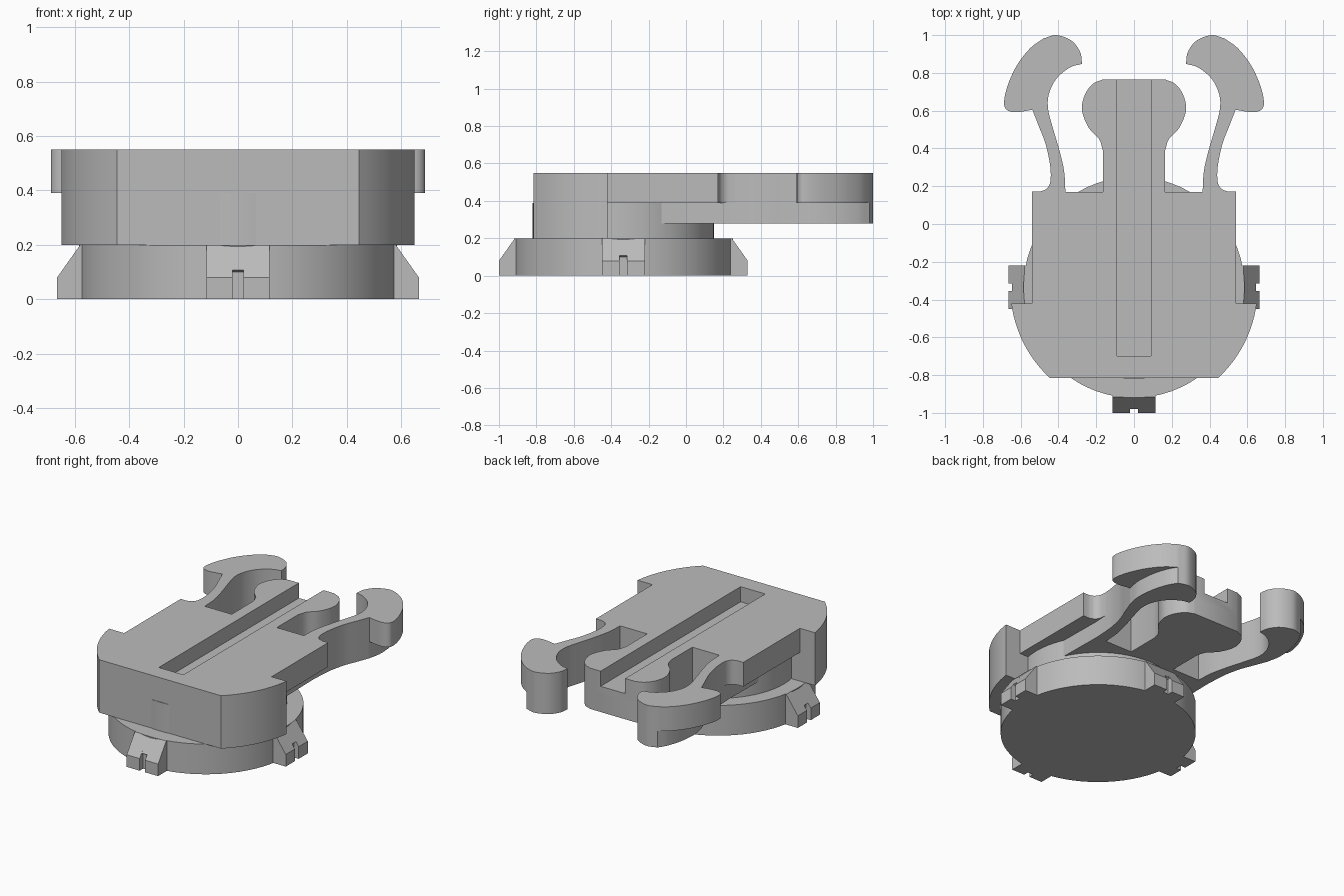
import bpy, bmesh, math
from mathutils import Vector, Matrix

cube = bpy.data.objects.get("Cube")
if cube:
    bpy.data.objects.remove(cube, do_unlink=True)

grey = bpy.data.materials.new("plain_grey")
grey.use_nodes = True
colour = (0.5, 0.5, 0.5, 1)
grey.diffuse_color = colour
grey.node_tree.nodes["Principled BSDF"].inputs["Base Color"].default_value = colour

CY = -0.335                      # centre of the round base
LOW, MID, TOP = 0.28, 0.39, 0.55  # levels of the clip body
BASE = 0.2


def smooth(points, steps=6):
    """Catmull-Rom curve through the points."""
    p = [Vector(q) for q in points]
    p = [2 * p[0] - p[1]] + p + [2 * p[-1] - p[-2]]
    out = []
    for a, b, c, d in zip(p, p[1:], p[2:], p[3:]):
        for i in range(steps):
            t = i / steps
            out.append(tuple(0.5 * (2 * b + (c - a) * t + (2 * a - 5 * b + 4 * c - d) * t * t
                                    + (3 * b - a - 3 * c + d) * t ** 3)))
    return out + [tuple(points[-1])]


def arc(r, start, end, n):
    return [(r * math.cos(start + (end - start) * i / n),
             CY + r * math.sin(start + (end - start) * i / n)) for i in range(n + 1)]


def mirrored(half):
    return half + [(-x, y) for x, y in reversed(half)]


def flip(points):
    return [(-x, y) for x, y in reversed(points)]


def prism(name, outline, z0, z1, matrix=None):
    """Extrude a flat outline from z0 to z1."""
    bm = bmesh.new()
    face = bm.faces.new([bm.verts.new((x, y, z0)) for x, y in outline])
    ext = bmesh.ops.extrude_face_region(bm, geom=[face])
    verts = [g for g in ext["geom"] if isinstance(g, bmesh.types.BMVert)]
    bmesh.ops.translate(bm, vec=(0, 0, z1 - z0), verts=verts)
    if matrix:
        bm.transform(matrix)
    bmesh.ops.recalc_face_normals(bm, faces=bm.faces)
    mesh = bpy.data.meshes.new(name)
    bm.to_mesh(mesh)
    bm.free()
    mesh.materials.append(grey)
    obj = bpy.data.objects.new(name, mesh)
    bpy.context.collection.objects.link(obj)
    return obj


def shade(obj):
    bpy.ops.object.select_all(action="DESELECT")
    obj.select_set(True)
    bpy.context.view_layer.objects.active = obj
    bpy.ops.object.shade_smooth_by_angle(angle=math.radians(30))


parts = []

# Outline pieces
R = 0.655
front_arc = arc(R, math.asin((-0.815 - CY) / R), math.asin((-0.42 - CY) / R), 14)
arm_outer = smooth([(0.44, 0.26), (0.447, 0.33), (0.47, 0.43), (0.505, 0.52), (0.538, 0.605)])
fillet = smooth([(0.497, 0.172), (0.465, 0.185), (0.445, 0.215), (0.44, 0.26)])
head = smooth([(0.538, 0.605), (0.62, 0.592), (0.67, 0.602), (0.688, 0.64), (0.67, 0.73),
               (0.62, 0.84), (0.55, 0.93), (0.48, 0.982)])
tip = smooth([(0.48, 0.982), (0.41, 1.0), (0.33, 0.97), (0.285, 0.91), (0.275, 0.848)])
hook_inner = smooth([(0.275, 0.848), (0.34, 0.828), (0.41, 0.77), (0.45, 0.69), (0.455, 0.61),
                     (0.43, 0.51), (0.395, 0.39), (0.37, 0.28), (0.363, 0.17)])
tongue_side = smooth([(0.165, 0.39), (0.185, 0.45), (0.24, 0.51), (0.275, 0.60),
                      (0.262, 0.68), (0.22, 0.74), (0.165, 0.765)])

# Upper body: front block, flange, hooks and tongue in one plate
half = (front_arc + [(0.54, -0.42), (0.54, 0.172)] + fillet + arm_outer[1:] + head[1:]
        + tip[1:] + hook_inner[1:] + [(0.165, 0.17)] + tongue_side)
upper = prism("upper_body", mirrored(half), MID, TOP)
slot = prism("slot_cutter", [(-0.09, -0.70), (0.09, -0.70), (0.09, 0.9), (-0.09, 0.9)], 0.45, 0.7)
mod = upper.modifiers.new("slot", "BOOLEAN")
mod.operation, mod.object, mod.solver = "DIFFERENCE", slot, "EXACT"
bpy.context.view_layer.objects.active = upper
bpy.ops.object.modifier_apply(modifier="slot")
bpy.data.objects.remove(slot, do_unlink=True)
parts.append(upper)

# Lower half of the front block
parts.append(prism("front_block", mirrored(front_arc), BASE, MID))

# Core under the flange, with the lower half of the tongue
core = [(0.38, -0.42), (0.38, 0.17), (0.165, 0.17)] + tongue_side
parts.append(prism("core_and_tongue", mirrored(core), LOW, MID))

# Lower half of each hook arm, narrower than the head above
arm_back = smooth([(0.538, 0.605), (0.555, 0.70), (0.545, 0.82), (0.515, 0.92), (0.48, 0.982)])
arm = ([(0.36, -0.15), (0.44, -0.15), (0.435, 0.17)] + arm_outer + arm_back[1:] + tip[1:]
       + hook_inner[1:])
parts.append(prism("left_hook_arm", arm, LOW, MID))
parts.append(prism("right_hook_arm", flip(arm), LOW, MID))

# Round base and the hub above it
parts.append(prism("hub", arc(0.485, 0, math.tau, 64)[:-1], BASE, MID))
parts.append(prism("base_disc", arc(0.585, 0, math.tau, 72)[:-1], 0, BASE))

# Four sloped grip tabs, each with a notch in the middle
full = [(0.5, 0), (0.665, 0), (0.665, 0.08), (0.58, BASE), (0.5, BASE)]
notched = [(0.5, 0), (0.63, 0), (0.63, 0.1), (0.645, 0.108), (0.58, BASE), (0.5, BASE)]
stand = Matrix.Rotation(math.radians(90), 4, "X")
for i, side in enumerate(("left", "back", "right", "front")):
    place = Matrix.Translation((0, CY, 0)) @ Matrix.Rotation(i * math.pi / 2, 4, "Z") @ stand
    for label, section, a, b in (("tab_a", full, -0.115, -0.02), ("tab_notch", notched, -0.02, 0.02),
                                 ("tab_b", full, 0.02, 0.115)):
        parts.append(prism(f"{side}_{label}", section, a, b, place))

for obj in parts:
    shade(obj)
